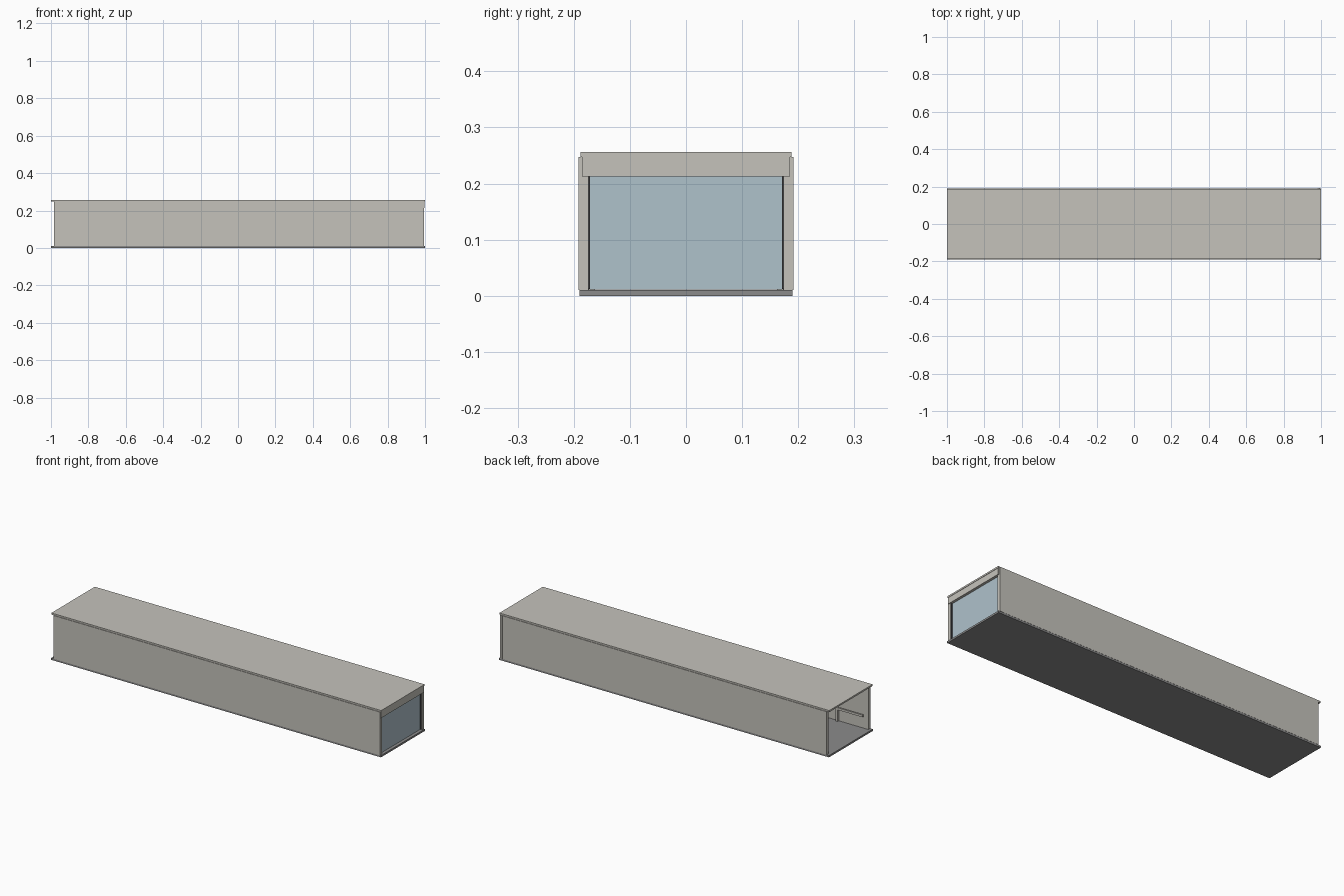
import bpy

if "Cube" in bpy.data.objects:
    bpy.data.objects.remove(bpy.data.objects["Cube"])


def material(name, rgb):
    m = bpy.data.materials.new(name)
    m.diffuse_color = (*rgb, 1.0)
    m.use_nodes = True
    m.node_tree.nodes["Principled BSDF"].inputs["Base Color"].default_value = m.diffuse_color
    return m


PANEL = material("warm_grey_panel", (0.56, 0.545, 0.50))
FLOOR = material("mid_grey_floor", (0.26, 0.26, 0.26))
GLASS = material("pale_blue_glass", (0.43, 0.54, 0.60))
DARK = material("dark_frame", (0.06, 0.06, 0.065))


def box(name, x, y, z, mat):
    """Box from (min, max) ranges on each axis."""
    bpy.ops.mesh.primitive_cube_add(
        size=1, location=[(a + b) / 2 for a, b in (x, y, z)])
    ob = bpy.context.object
    ob.name = name
    ob.scale = [b - a for a, b in (x, y, z)]
    bpy.ops.object.transform_apply(location=False, rotation=False, scale=True)
    ob.data.materials.append(mat)
    return ob


def side_box(name, x, y, z, mat):
    """Matching boxes on the front (-y) and back (+y) sides."""
    box("back_" + name, x, y, z, mat)
    box("front_" + name, x, (-y[1], -y[0]), z, mat)


# Floor and roof slabs
box("floor_slab", (-1, 1), (-0.19, 0.19), (0, 0.01), FLOOR)
box("roof_slab", (-1, 1), (-0.188, 0.188), (0.247, 0.256), PANEL)

# Long side walls and the jambs at the glazed end
side_box("wall", (-0.985, 0.98), (0.173, 0.191), (0.01, 0.247), PANEL)
side_box("end_jamb", (0.98, 0.994), (0.174, 0.192), (0.01, 0.247), PANEL)

# Glazed end: pane, thin dark edge frame and header
box("end_glass", (0.978, 0.984), (-0.172, 0.172), (0.011, 0.23), GLASS)
side_box("glass_edge", (0.978, 0.990), (0.171, 0.174), (0.012, 0.214), DARK)
box("end_header", (0.978, 0.998), (-0.185, 0.185), (0.213, 0.247), PANEL)

# Inner handrails along the walls, carried on slim posts
side_box("handrail", (-0.96, 0.96), (0.158, 0.166), (0.076, 0.088), PANEL)
for i in range(9):
    px = -0.8 + i * 0.2
    side_box(f"rail_post_{i + 1}", (px - 0.006, px + 0.006),
             (0.162, 0.174), (0.01, 0.082), PANEL)
